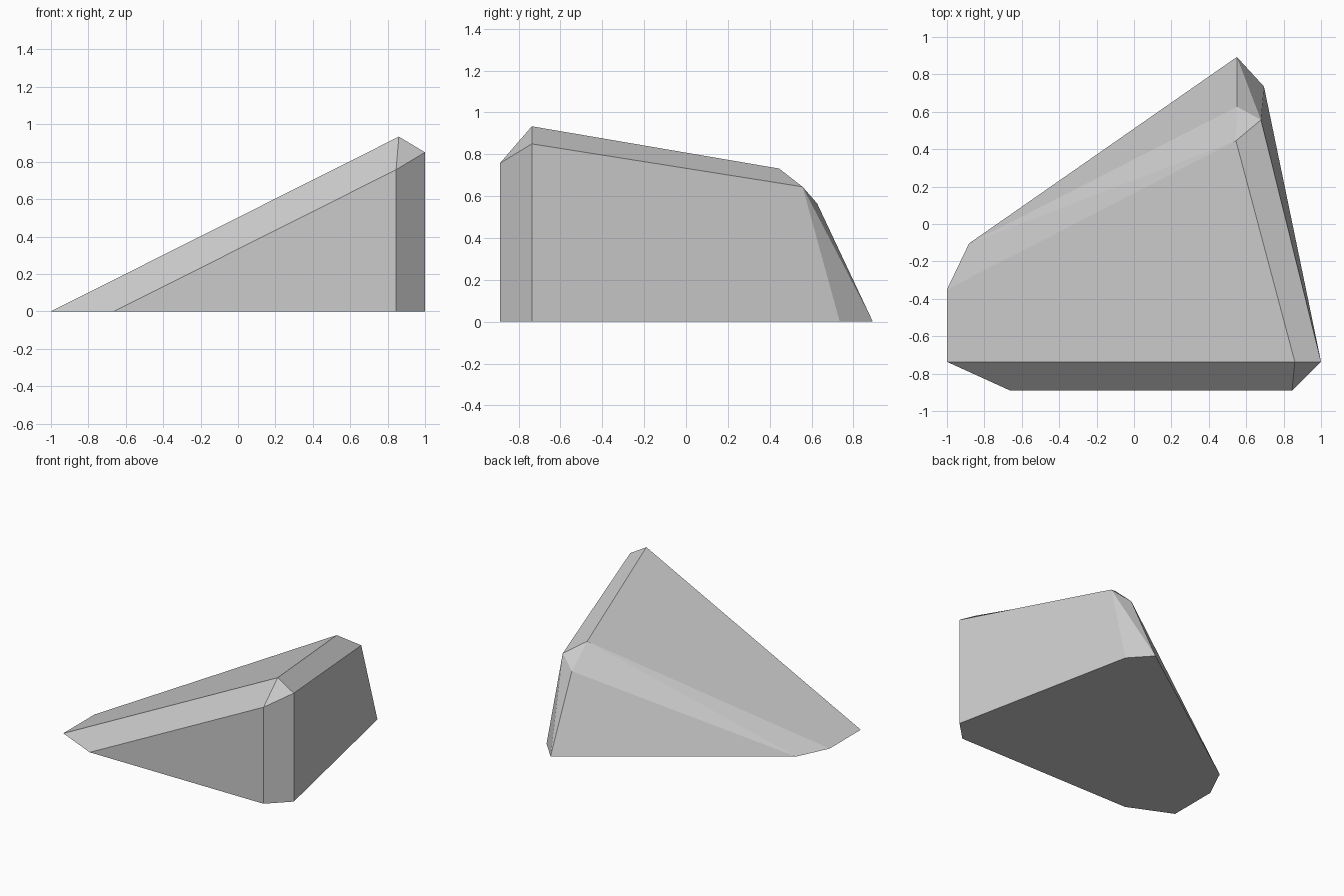
import bpy
import bmesh
import math

cube = bpy.data.objects.get("Cube")
if cube:
    bpy.data.objects.remove(cube, do_unlink=True)

# One plain stone colour
stone = bpy.data.materials.new("stone_grey")
stone.use_nodes = True
colour = (0.6, 0.6, 0.6, 1.0)
stone.diffuse_color = colour
stone.node_tree.nodes["Principled BSDF"].inputs["Base Color"].default_value = colour

# Chamfered ground outline, given as x and y
ground_outline = [
    (-1, -0.35), (-1, -0.737), (-0.663, -0.89), (0.845, -0.89),
    (1, -0.737), (0.695, 0.735), (0.55, 0.893), (-0.882, -0.104),
]

# The two upper corners, each cut off into a small triangle
front_corner = [(0.86, -0.737, 0.934), (1, -0.737, 0.85), (0.845, -0.89, 0.757)]
back_corner = [(0.545, 0.445, 0.732), (0.679, 0.557, 0.645), (0.551, 0.627, 0.565)]


def faceted_solid(name, points, material):
    """Wrap points in a closed skin and merge its nearly flat facets."""
    bm = bmesh.new()
    for point in points:
        bm.verts.new(point)
    hull = bmesh.ops.convex_hull(bm, input=bm.verts)
    loose = {v for v in hull["geom_interior"] + hull["geom_unused"]
             if isinstance(v, bmesh.types.BMVert)}
    bmesh.ops.delete(bm, geom=list(loose), context="VERTS")
    bmesh.ops.dissolve_limit(bm, angle_limit=math.radians(9),
                             verts=bm.verts, edges=bm.edges)
    bmesh.ops.recalc_face_normals(bm, faces=bm.faces)
    mesh = bpy.data.meshes.new(name)
    bm.to_mesh(mesh)
    bm.free()
    mesh.materials.append(material)
    obj = bpy.data.objects.new(name, mesh)
    bpy.context.collection.objects.link(obj)
    return obj


# Wedge-shaped rock rising towards its left side
ground_points = [(x, y, 0) for x, y in ground_outline]
faceted_solid("wedge_rock", ground_points + front_corner + back_corner, stone)
